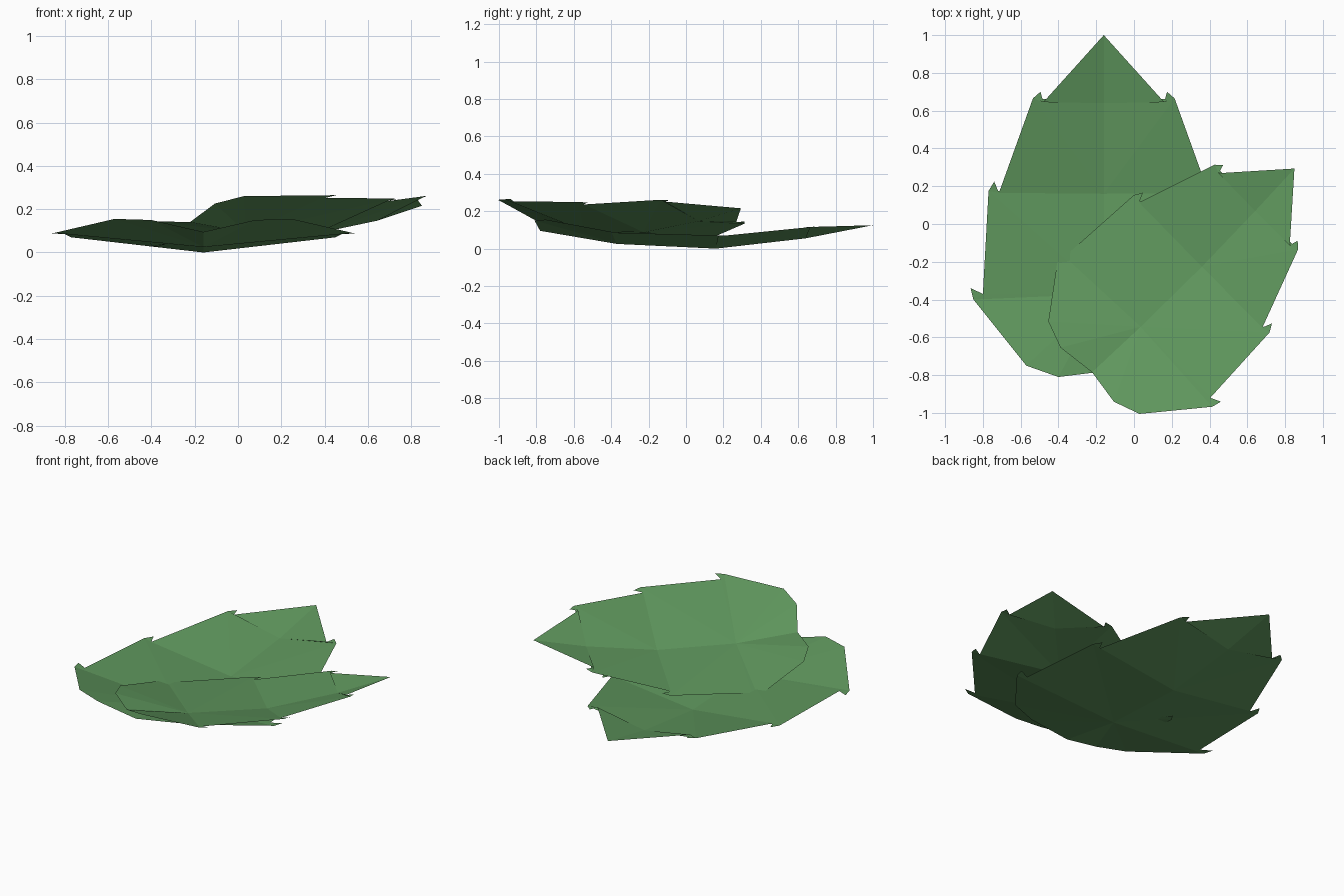
import bpy, bmesh, math
from mathutils import Matrix, Vector

if "Cube" in bpy.data.objects:
    bpy.data.objects.remove(bpy.data.objects["Cube"])

green = bpy.data.materials.new("leaf green")
green.diffuse_color = (0.115, 0.31, 0.11, 1)
green.use_nodes = True
green.node_tree.nodes["Principled BSDF"].inputs["Base Color"].default_value = green.diffuse_color

# Leaf in local space: base of midrib at origin, tip along +y
RIB = [(0, 0), (0.41, -0.07), (0.94, -0.095), (1.42, -0.04), (1.78, 0.03)]
LOBE = [(0.24, -0.03, 0.055), (0.41, 0.03, 0.06)]
# each row of the edge: outer corner, tooth tip, inner notch
ROWS = [
    [(0.69, 0.38, -0.005), (0.705, 0.44, -0.007), (0.64, 0.41, -0.01)],
    [(0.61, 0.955, -0.025), (0.58, 1.005, -0.025), (0.555, 0.945, -0.03)],
    [(0.375, 1.445, 0.02), (0.335, 1.48, 0.023), (0.32, 1.425, 0.02)],
]


def make_leaf(name, matrix):
    bm = bmesh.new()
    rib = [bm.verts.new((0, y, z)) for y, z in RIB]
    for side in (-1, 1):
        def vert(p):
            return bm.verts.new((p[0] * side, p[1], p[2]))

        def face(*vs):
            bm.faces.new(vs if side > 0 else vs[::-1])

        lobe = [vert(p) for p in LOBE]
        rows = [[vert(p) for p in r] for r in ROWS]
        # rounded base
        face(rib[0], lobe[0], rib[1])
        face(lobe[0], lobe[1], rib[1])
        face(lobe[1], rows[0][0], rib[1])
        # blade panels with a tooth at each row
        for i, (outer, tooth, notch) in enumerate(rows):
            face(outer, tooth, notch)
            face(rib[i + 1], outer, notch)
            if i < 2:
                nxt = rows[i + 1][0]
                face(rib[i + 1], notch, nxt)
                face(rib[i + 1], nxt, rib[i + 2])
        # pointed tip
        face(rib[3], rows[2][2], rib[4])
    bm.transform(matrix)
    mesh = bpy.data.meshes.new(name)
    bm.to_mesh(mesh)
    bm.free()
    mesh.materials.append(green)
    ob = bpy.data.objects.new(name, mesh)
    bpy.context.collection.objects.link(ob)


make_leaf("lower_leaf", Matrix.Translation((-0.16, -0.78, 0.095)))
# smaller leaf, turned, slightly pitched and rolled above the first
make_leaf("upper_leaf",
          Matrix.Translation((-0.222, -0.785, 0.14))
          @ Matrix.Rotation(math.radians(-45), 4, 'Z')
          @ Matrix.Rotation(0.033, 4, 'X')
          @ Matrix.Rotation(-0.2, 4, 'Y')
          @ Matrix.Scale(0.855, 4))
